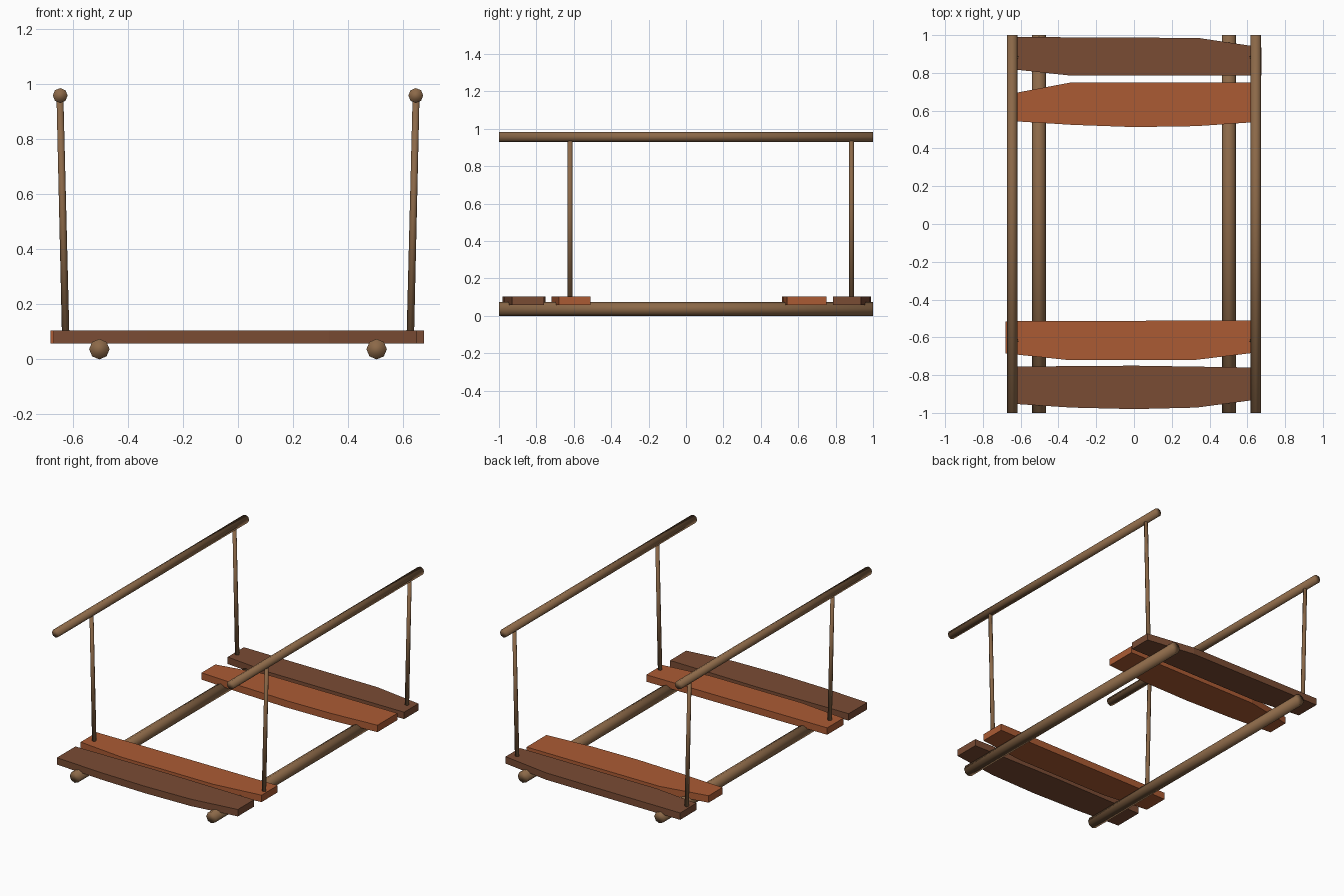
import bpy, bmesh
from mathutils import Vector

old = bpy.data.objects.get("Cube")
if old:
    bpy.data.objects.remove(old, do_unlink=True)


def material(name, rgb):
    m = bpy.data.materials.new(name)
    m.use_nodes = True
    m.diffuse_color = (*rgb, 1)
    m.node_tree.nodes["Principled BSDF"].inputs["Base Color"].default_value = (*rgb, 1)
    return m


pole_brown = material("pole brown", (0.26, 0.14, 0.065))
plank_orange = material("orange wood", (0.41, 0.105, 0.034))
plank_dark = material("dark wood", (0.195, 0.072, 0.034))


def add_object(name, bm, mat, smooth=False):
    bmesh.ops.recalc_face_normals(bm, faces=bm.faces)
    mesh = bpy.data.meshes.new(name)
    bm.to_mesh(mesh)
    bm.free()
    mesh.materials.append(mat)
    for p in mesh.polygons:
        p.use_smooth = smooth
    obj = bpy.data.objects.new(name, mesh)
    bpy.context.collection.objects.link(obj)


def pole(name, start, end, r1, r2):
    """Eight-sided rounded pole between two points."""
    start, end = Vector(start), Vector(end)
    axis = end - start
    bm = bmesh.new()
    bmesh.ops.create_cone(bm, cap_ends=True, segments=8, radius1=r1, radius2=r2,
                          depth=axis.length)
    bmesh.ops.rotate(bm, verts=bm.verts, matrix=axis.to_track_quat("Z", "Y").to_matrix())
    bmesh.ops.translate(bm, verts=bm.verts, vec=(start + end) / 2)
    add_object(name, bm, pole_brown, smooth=True)


def plank(name, outline, mat):
    """Rough-cut board extruded from its plan outline."""
    bm = bmesh.new()
    face = bm.faces.new([bm.verts.new((x, y, 0.058)) for x, y in outline])
    top = bmesh.ops.extrude_face_region(bm, geom=[face])["geom"]
    bmesh.ops.translate(bm, verts=[v for v in top if isinstance(v, bmesh.types.BMVert)],
                        vec=(0, 0, 0.046))
    add_object(name, bm, mat)


# Beams, handrails and posts on both sides
for side, s in (("left", 1), ("right", -1)):
    pole(f"{side}_beam", (s * 0.503, -1, 0.037), (s * 0.503, 1, 0.037), 0.037, 0.037)
    pole(f"{side}_handrail", (s * 0.645, -1, 0.957), (s * 0.645, 1, 0.957), 0.027, 0.027)
    for end, y in (("front", -0.62), ("back", 0.885)):
        pole(f"{side}_{end}_post", (s * 0.625, y, 0.08), (s * 0.646, y, 0.955),
             0.0135, 0.0125)

# Deck planks
plank("back_outer_plank", [(-0.65, 0.82), (-0.33, 0.785), (0.675, 0.785), (0.675, 0.935),
                           (0.34, 0.985), (-0.65, 0.99)], plank_dark)
plank("back_inner_plank", [(-0.65, 0.545), (-0.33, 0.525), (0, 0.513), (0.33, 0.518),
                           (0.65, 0.54), (0.65, 0.75), (-0.33, 0.75), (-0.65, 0.69)],
      plank_orange)
plank("front_inner_plank", [(-0.68, -0.685), (-0.35, -0.72), (0.32, -0.72), (0.65, -0.68),
                            (0.65, -0.51), (-0.68, -0.515)], plank_orange)
plank("front_outer_plank", [(-0.67, -0.95), (-0.33, -0.972), (0, -0.98), (0.33, -0.972),
                            (0.65, -0.93), (0.65, -0.76), (0, -0.75), (-0.67, -0.755)],
      plank_dark)
